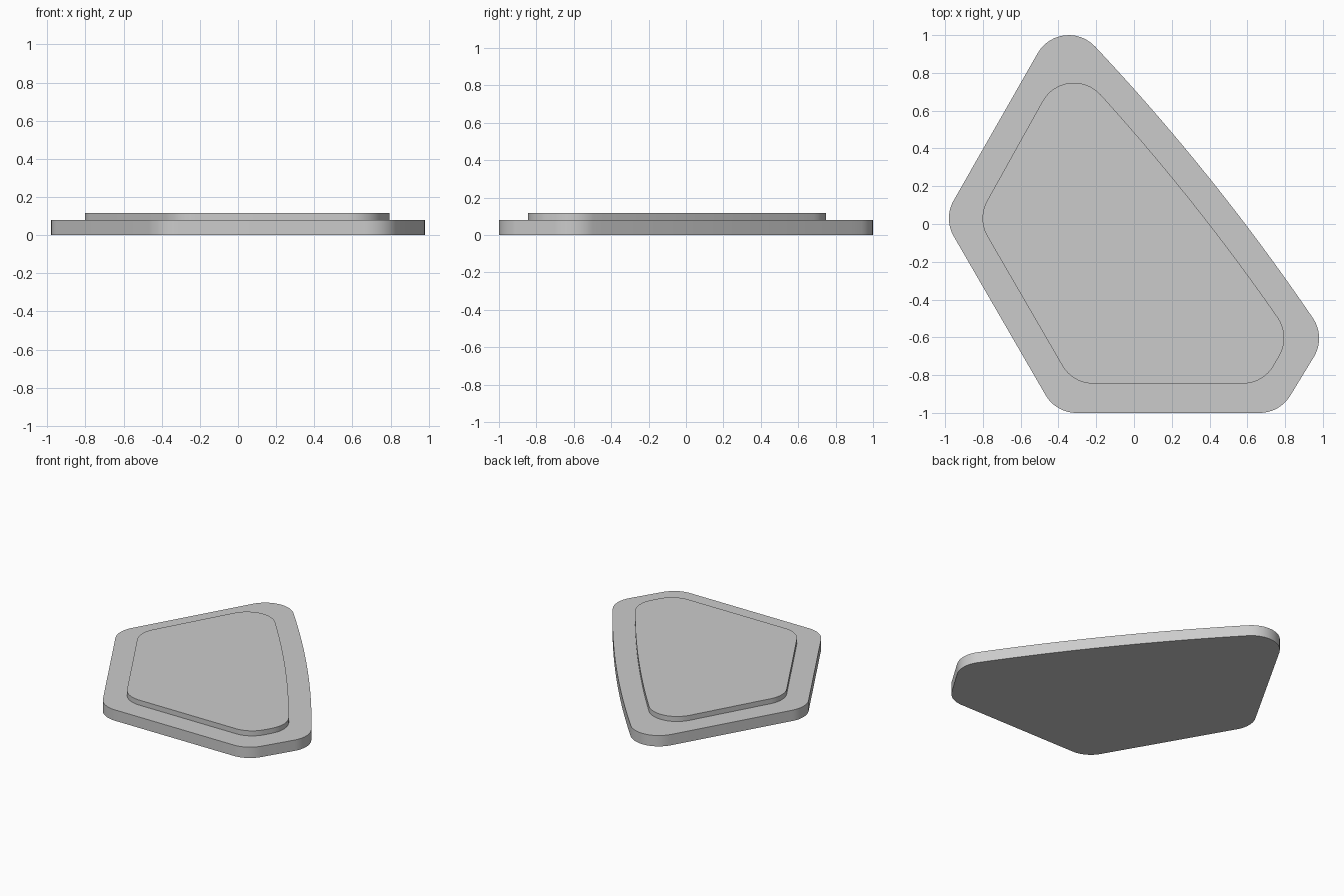
import bpy
import bmesh
from math import radians, degrees, atan2, cos, sin
from mathutils import Vector

cube = bpy.data.objects.get("Cube")
if cube:
    bpy.data.objects.remove(cube, do_unlink=True)

grey = bpy.data.materials.new("light grey")
grey.use_nodes = True
colour = (0.6, 0.6, 0.6, 1)
grey.diffuse_color = colour
grey.node_tree.nodes["Principled BSDF"].inputs["Base Color"].default_value = colour

CORNER_RADIUS = 0.19
ARC_STEPS = 12
BOW_STEPS = 24


def outline(centres, bow):
    """Rounded polygon, counter-clockwise; the last side bows outward by the angle bow."""
    pts = [Vector(c) for c in centres]
    count = len(pts)
    normals = []
    for i, p in enumerate(pts):
        d = pts[(i + 1) % count] - p
        normals.append(atan2(-d.x, d.y))
    loop = []
    for i, p in enumerate(pts):
        start = normals[i - 1] + (bow / 2 if i == 0 else 0)
        end = normals[i] - (bow / 2 if i == count - 1 else 0)
        sweep = (end - start) % radians(360)
        for s in range(ARC_STEPS + 1):
            a = start + sweep * s / ARC_STEPS
            loop.append(p + CORNER_RADIUS * Vector((cos(a), sin(a))))
    # Shallow arc closing the last side
    a, b = loop[-1], loop[0]
    chord = b - a
    radius = chord.length / (2 * sin(bow / 2))
    side = Vector((chord.y, -chord.x)).normalized()
    hub = (a + b) / 2 - side * radius * cos(bow / 2)
    middle = atan2(side.y, side.x)
    for s in range(1, BOW_STEPS):
        t = middle + bow * (s / BOW_STEPS - 0.5)
        loop.append(hub + radius * Vector((cos(t), sin(t))))
    return loop


def slab(name, loop, bottom, top):
    bm = bmesh.new()
    face = bm.faces.new([bm.verts.new((p.x, p.y, bottom)) for p in loop])
    raised = bmesh.ops.extrude_face_region(bm, geom=[face])
    verts = [v for v in raised["geom"] if isinstance(v, bmesh.types.BMVert)]
    bmesh.ops.translate(bm, verts=verts, vec=(0, 0, top - bottom))
    bmesh.ops.recalc_face_normals(bm, faces=bm.faces)
    mesh = bpy.data.meshes.new(name)
    bm.to_mesh(mesh)
    bm.free()
    mesh.materials.append(grey)
    obj = bpy.data.objects.new(name, mesh)
    bpy.context.collection.objects.link(obj)
    bpy.ops.object.select_all(action="DESELECT")
    obj.select_set(True)
    bpy.context.view_layer.objects.active = obj
    bpy.ops.object.shade_smooth_by_angle(angle=radians(30))


# Corner centres run from the right corner, over the bowed side last:
# back, left, front left, front right, right
base = [(-0.345, 0.81), (-0.79, 0.03), (-0.304, -0.81), (0.665, -0.81), (0.79, -0.605)]
panel = [(-0.318, 0.558), (-0.612, 0.03), (-0.215, -0.655), (0.575, -0.655), (0.605, -0.603)]

slab("base_plate", outline(base, radians(9)), 0, 0.08)
slab("raised_panel", outline(panel, radians(7.4)), 0.08, 0.117)
